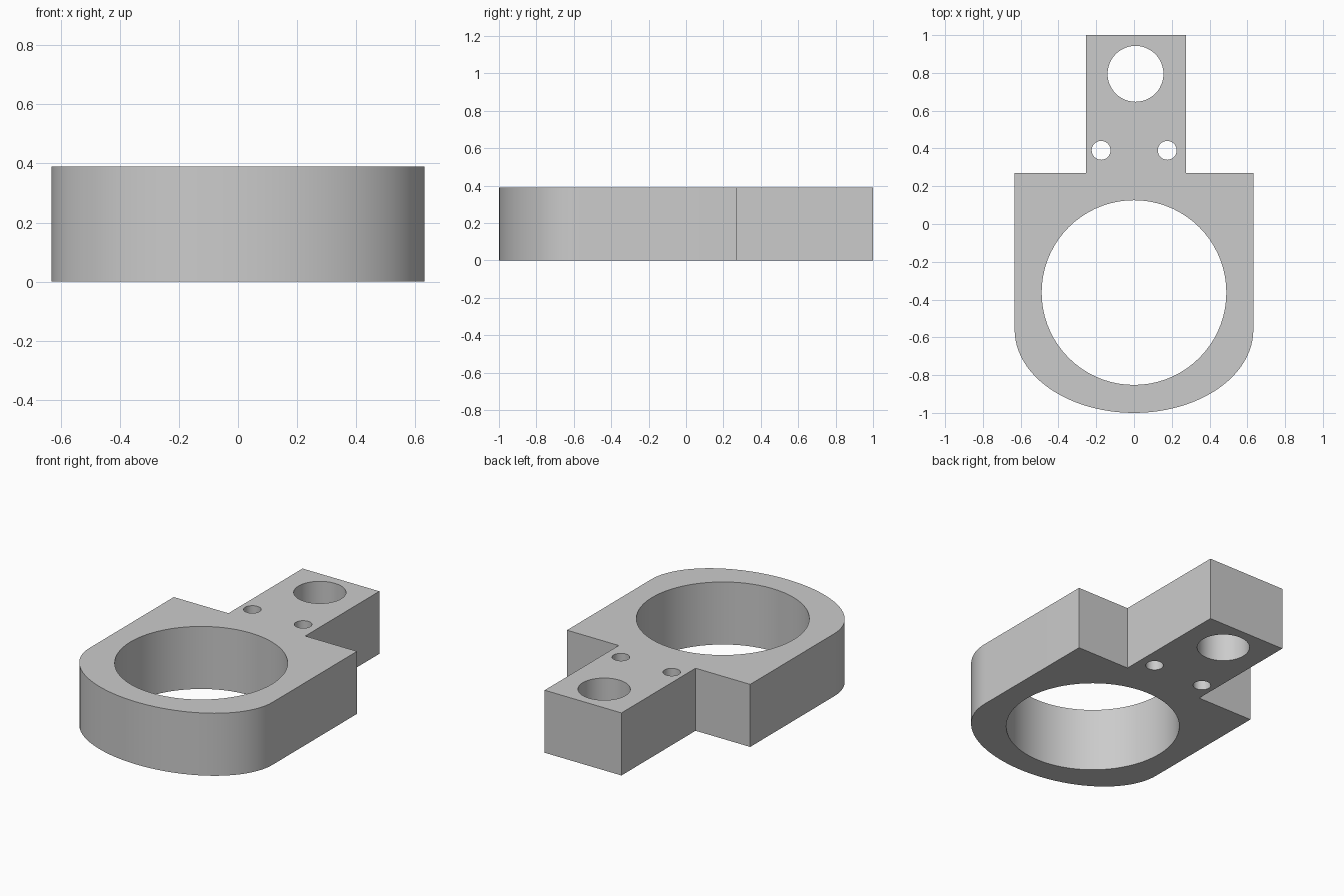
import bpy
import bmesh
from math import cos, sin, pi, radians

cube = bpy.data.objects.get("Cube")
if cube:
    bpy.data.objects.remove(cube, do_unlink=True)

HEIGHT = 0.39
HALF_WIDTH = 0.632
SHOULDER_Y = 0.27
ARC_Y = -0.56


def arc(cx, cy, rx, ry, start, end, steps):
    """Points along an elliptical arc, both ends included."""
    angles = [start + (end - start) * i / steps for i in range(steps + 1)]
    return [(cx + rx * cos(a), cy + ry * sin(a)) for a in angles]


def circle(cx, cy, r, steps):
    return arc(cx, cy, r, r, 0, 2 * pi, steps)[:-1]


# Outline: rounded front, square shoulders, offset rear tab
outline = arc(0, ARC_Y, HALF_WIDTH, 1 + ARC_Y, pi, 2 * pi, 48)
outline += [(HALF_WIDTH, SHOULDER_Y), (0.275, SHOULDER_Y), (0.275, 1),
            (-0.255, 1), (-0.255, SHOULDER_Y), (-HALF_WIDTH, SHOULDER_Y)]

# Through holes: main bore, tab hole, two screw holes
holes = [circle(0, -0.363, 0.489, 72), circle(0.008, 0.795, 0.148, 48)]
holes += [circle(x, 0.39, 0.05, 32) for x in (-0.174, 0.176)]

# Fill the flat profile, then extrude it to full height
bm = bmesh.new()
edges = []
for loop in [outline] + holes:
    verts = [bm.verts.new((x, y, 0)) for x, y in loop]
    edges += [bm.edges.new((v, verts[i - 1])) for i, v in enumerate(verts)]
bmesh.ops.triangle_fill(bm, edges=edges, use_beauty=True, normal=(0, 0, 1))
result = bmesh.ops.extrude_face_region(bm, geom=bm.faces[:], use_keep_orig=True)
top = [g for g in result["geom"] if isinstance(g, bmesh.types.BMVert)]
bmesh.ops.translate(bm, verts=top, vec=(0, 0, HEIGHT))
bmesh.ops.recalc_face_normals(bm, faces=bm.faces[:])

mesh = bpy.data.meshes.new("clamp_bracket")
bm.to_mesh(mesh)
bm.free()
bracket = bpy.data.objects.new("clamp_bracket", mesh)
bpy.context.collection.objects.link(bracket)

# Plain grey material
grey = bpy.data.materials.new("light_grey")
grey.use_nodes = True
colour = (0.6, 0.6, 0.6, 1)
grey.diffuse_color = colour
grey.node_tree.nodes["Principled BSDF"].inputs["Base Color"].default_value = colour
mesh.materials.append(grey)

# Smooth curved walls, crisp rims
bpy.ops.object.select_all(action="DESELECT")
bracket.select_set(True)
bpy.context.view_layer.objects.active = bracket
bpy.ops.object.shade_smooth_by_angle(angle=radians(30))
